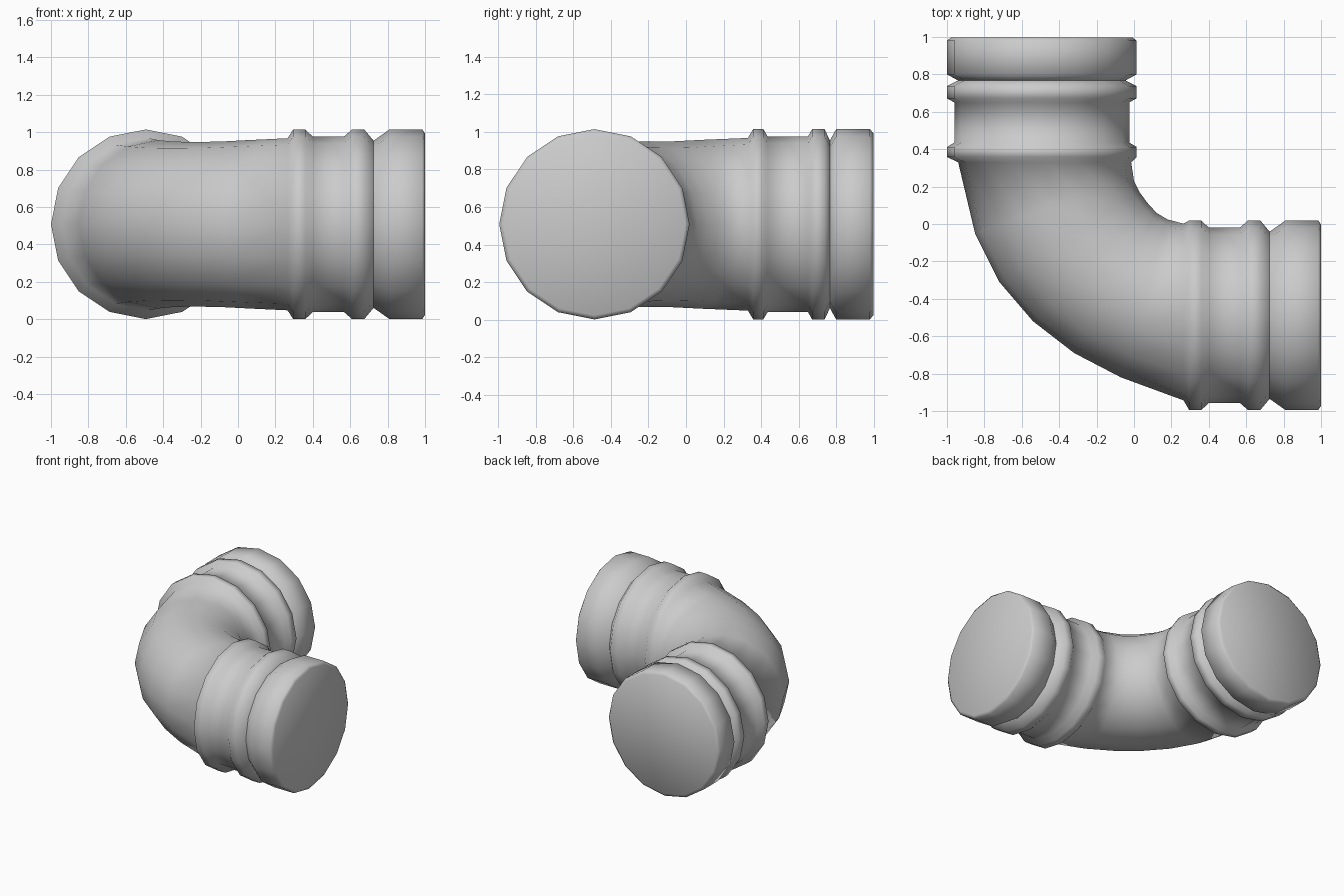
import bpy, bmesh, math
from mathutils import Vector

if "Cube" in bpy.data.objects:
    bpy.data.objects.remove(bpy.data.objects["Cube"])

SIDES = 16
R, ZC = 0.507, 0.508          # collar radius, axis height
AX, AY = -0.493, -0.488       # axis of the back arm (x) and of the right arm (y)

# (distance along the arm, radius) from the open end towards the bend
right_arm = [(1.0, 0.485), (0.985, R), (0.81, R), (0.725, 0.447), (0.675, R),
             (0.61, R), (0.565, 0.468), (0.40, 0.468), (0.36, R), (0.295, R)]
back_arm = [(0.998, 0.485), (0.98, R), (0.80, R), (0.767, 0.447), (0.738, R),
            (0.672, R), (0.65, 0.468), (0.435, 0.468), (0.412, R), (0.358, R)]

# bend rings: inner point, outer point, vertical radius
bend = [((0.265, 0.002), (0.265, -0.943), 0.46),
        ((0.18, 0.024), (-0.07, -0.82), 0.45),
        ((0.12, 0.06), (-0.32, -0.69), 0.442),
        ((0.07, 0.115), (-0.54, -0.52), 0.44),
        ((0.03, 0.17), (-0.72, -0.31), 0.442),
        ((0.0, 0.23), (-0.85, -0.05), 0.45),
        ((-0.015, 0.33), (-0.94, 0.33), 0.46)]

rings = [((x, AY + r), (x, AY - r), r) for x, r in right_arm]
rings += bend
rings += [((AX + r, y), (AX - r, y), r) for y, r in reversed(back_arm)]

bm = bmesh.new()


def add_ring(inner, outer, rz):
    a, b = Vector((*inner, ZC)), Vector((*outer, ZC))
    mid, half = (a + b) / 2, (a - b) / 2
    up = Vector((0, 0, rz))
    angles = [2 * math.pi * i / SIDES for i in range(SIDES)]
    return [bm.verts.new(mid + half * math.cos(t) + up * math.sin(t)) for t in angles]


# skin the rings and close both ends
loops = [add_ring(*ring) for ring in rings]
for p, q in zip(loops, loops[1:]):
    for i in range(SIDES):
        j = (i + 1) % SIDES
        bm.faces.new((p[i], p[j], q[j], q[i]))
bm.faces.new(loops[0])
bm.faces.new(loops[-1])
bmesh.ops.recalc_face_normals(bm, faces=bm.faces)

mesh = bpy.data.meshes.new("pipe_elbow")
bm.to_mesh(mesh)
bm.free()
elbow = bpy.data.objects.new("pipe_elbow", mesh)
bpy.context.collection.objects.link(elbow)
bpy.context.view_layer.objects.active = elbow
elbow.select_set(True)
bpy.ops.object.shade_smooth_by_angle(angle=math.radians(75))
